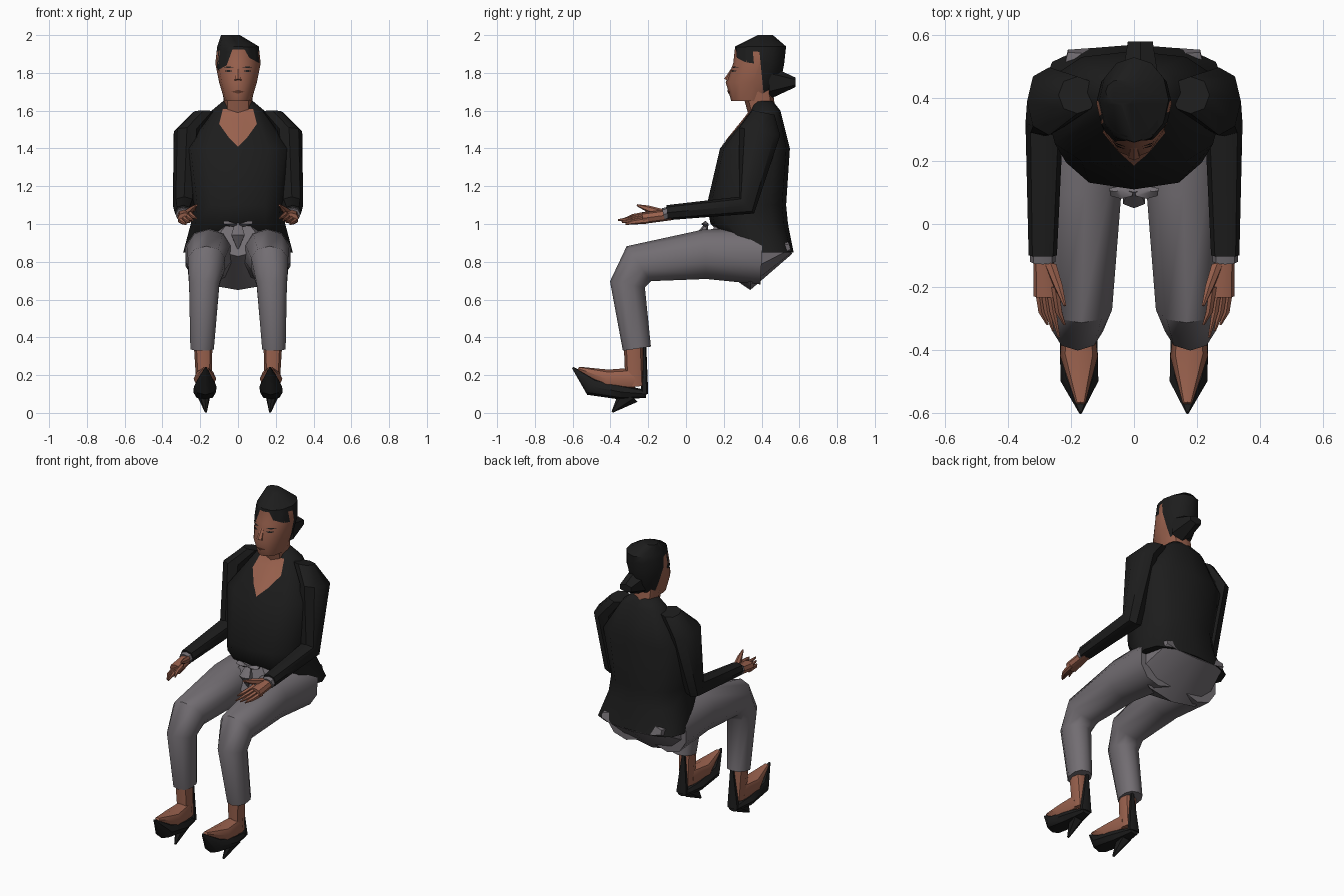
import bpy, bmesh, math
from mathutils import Vector
from mathutils.bvhtree import BVHTree

cube = bpy.data.objects.get("Cube")
if cube:
    bpy.data.objects.remove(cube, do_unlink=True)


def material(name, red, green, blue):
    mat = bpy.data.materials.new(name)
    mat.use_nodes = True
    colour = (red, green, blue, 1)
    mat.diffuse_color = colour
    mat.node_tree.nodes["Principled BSDF"].inputs["Base Color"].default_value = colour
    return mat


black = material("black_cloth", .012, .012, .012)
grey = material("grey_trousers", .17, .155, .17)
skin = material("skin", .32, .12, .075)
lip = material("dark_lip", .14, .05, .03)


def finish(name, bm, *materials):
    bmesh.ops.recalc_face_normals(bm, faces=bm.faces)
    mesh = bpy.data.meshes.new(name)
    bm.to_mesh(mesh)
    bm.free()
    for mat in materials:
        mesh.materials.append(mat)
    for polygon in mesh.polygons:
        polygon.use_smooth = True
    mesh.set_sharp_from_angle(angle=math.radians(45))
    obj = bpy.data.objects.new(name, mesh)
    bpy.context.collection.objects.link(obj)
    return obj


def bridge(frames, sides, power):
    """Skin a row of rounded sections, each given as centre, depth and width vectors."""
    bm = bmesh.new()
    rings = []
    for centre, depth, width in frames:
        ring = []
        for i in range(sides):
            angle = math.tau * i / sides
            c, s = (math.copysign(abs(v) ** power, v)
                    for v in (math.cos(angle), math.sin(angle)))
            ring.append(bm.verts.new(centre + depth * c + width * s))
        rings.append(ring)
    for lower, upper in zip(rings, rings[1:]):
        for i in range(sides):
            bm.faces.new((lower[i - 1], lower[i], upper[i], upper[i - 1]))
    bm.faces.new(rings[0])
    bm.faces.new(rings[-1])
    return bm


def stack(rows, power):
    """Level sections: height, front, back, half width."""
    frames = [(Vector((0, (front + back) / 2, z)),
               Vector((0, (front - back) / 2, 0)),
               Vector((half, 0, 0))) for z, front, back, half in rows]
    return bridge(frames, sides=12, power=power)


def ramp(values, t):
    """Read a list of evenly spaced values at t from start to end."""
    place = t * (len(values) - 1)
    i = min(int(place), len(values) - 2)
    return values[i] + (values[i + 1] - values[i]) * (place - i)


def tube(name, mat, path, depth, width, x=(0, 0), side=1, sides=8, power=.9):
    """Sections square to a side-on path, with ramps for size and sideways place."""
    points = [Vector((0, y, z)) for y, z in path]
    frames = []
    for i, point in enumerate(points):
        t = i / (len(points) - 1)
        along = Vector()
        if i:
            along += (point - points[i - 1]).normalized()
        if i < len(points) - 1:
            along += (points[i + 1] - point).normalized()
        across = Vector((0, -along.z, along.y)).normalized()
        centre = point + Vector((side * ramp(x, t), 0, 0))
        frames.append((centre, across * ramp(depth, t),
                       Vector((ramp(width, t), 0, 0))))
    return finish(name, bridge(frames, sides, power), mat)


def decal(name, mat, outline, target):
    """Thin plate laid on the front of a target."""
    mesh = target.data
    tree = BVHTree.FromPolygons([v.co for v in mesh.vertices],
                                [p.vertices[:] for p in mesh.polygons])
    bm = bmesh.new()
    bm.faces.new([bm.verts.new((x, -1, z)) for x, z in outline])
    bmesh.ops.triangulate(bm, faces=bm.faces)
    bmesh.ops.subdivide_edges(bm, edges=bm.edges, cuts=5, use_grid_fill=True)
    for vert in bm.verts:
        hit = tree.ray_cast(vert.co, Vector((0, 1, 0)))[0]
        if hit is None:
            hit = tree.find_nearest(Vector((vert.co.x, .3, vert.co.z)))[0]
        vert.co = hit - Vector((0, .004, 0))
    plate = finish(name, bm, mat)
    if sum(p.normal.y * p.area for p in plate.data.polygons) > 0:
        plate.data.flip_normals()


# Jacket body with its open neckline
jacket = finish("jacket", stack([
    (.85, .3, .57, .29), (1, .13, .54, .25), (1.1, .11, .53, .24),
    (1.4, .18, .55, .28), (1.6, .34, .5, .14), (1.65, .36, .46, .08)], power=.75), black)
half_neckline = [(.05, 1.46), (.1, 1.53), (.08, 1.61)]
mirrored = [(-x, z) for x, z in reversed(half_neckline)]
decal("chest_skin", skin, [(0, 1.41)] + half_neckline + mirrored, jacket)
tube("neck", skin, [(.41, 1.55), (.38, 1.7)], depth=(.07, .08), width=(.07, .08))

# Head, cut along the hairline so hair and face meet cleanly
bm = stack([(1.65, .24, .44, .07), (1.75, .21, .5, .1), (1.85, .25, .52, .12),
            (1.94, .26, .53, .11), (2, .38, .46, .05)], power=1)
for vert in bm.verts:
    if vert.co.z > 1.97:
        vert.co.x -= .04
hairline = [(Vector((0, .4, 1.8)), Vector((0, 1, .1))),
            (Vector((0, .3, 1.92)), Vector((0, .1, 1)))]
for place, normal in hairline:
    bmesh.ops.bisect_plane(bm, geom=bm.verts[:] + bm.edges[:] + bm.faces[:],
                           plane_co=place, plane_no=normal)
for face in bm.faces:
    middle = face.calc_center_median()
    face.material_index = int(any((middle - place).dot(normal) > 0
                                  for place, normal in hairline))
head = finish("head", bm, skin, black)
tube("hair_tail", black, [(.44, 1.75), (.58, 1.75)], depth=(.09, .025), width=(.07, .045),
     x=(.02, .02), sides=6)
tube("nose", skin, [(.25, 1.83), (.22, 1.76)], depth=(.005, .02), width=(.01, .02), sides=6)


def face_diamond(name, mat, x, z, half, height):
    decal(name, mat, [(x - half, z), (x, z + height), (x + half, z), (x, z - height)], head)


face_diamond("mouth", lip, x=0, z=1.7, half=.035, height=.01)

# Trouser seat and drawstring
tube("trouser_seat", grey, [(.55, .88), (.35, .82), (.12, .92)],
     depth=(.04, .17, .1), width=(.22, .27, .1), sides=10)
tube("drawstring_end", grey, [(.11, 1), (.08, .94), (.1, .87)],
     depth=(.01, .03, .005), width=(.02, .04, .005), sides=6)

for side, label in ((1, "left"), (-1, "right")):

    def limb(part, mat, path, depth, width, x, **options):
        tube(f"{label}_{part}", mat, path, depth, width, x, side=side, **options)

    # Eye, brow and the uneven lock of hair over the temple
    face_diamond(f"{label}_eye", black, x=side * .05, z=1.81, half=.024, height=.006)
    face_diamond(f"{label}_brow", black, x=side * .05, z=1.83, half=.026, height=.005)
    drop = 1.86 + .02 * side
    decal(f"{label}_hair_lock", black, [
        (side * .02, 1.95), (side * .06, drop), (side * .115, drop - .03),
        (side * .1, 1.95)], head)

    # Sleeve, cuff and hand
    limb("sleeve", black, [(.41, 1.59), (.39, 1.49), (.32, 1.1), (-.1, 1.06)],
         depth=(.06, .11, .06, .04), width=(.06, .07, .06, .045), x=(.18, .27, .285, .29))
    limb("cuff", grey, [(-.08, 1.06), (-.12, 1.05)],
         depth=(.034, .034), width=(.04, .04), x=(.29, .29))
    limb("palm", skin, [(-.08, 1.05), (-.23, 1.03)],
         depth=(.03, .03), width=(.03, .04), x=(.29, .28))
    for i in range(4):
        x, z, reach = .305 - .018 * i, 1.02 + .01 * i, .02 * (i % 3)
        limb(f"finger_{i + 1}", skin, [(-.2, z), (-.28, z - .01), (-.32 - reach, z - .02)],
             depth=(.018, .013, .005), width=(.013, .012, .004),
             x=(x, x - .012, x - .03), sides=6)
    limb("thumb", skin, [(-.13, 1.06), (-.2, 1.08), (-.26, 1.1)],
         depth=(.02, .018, .005), width=(.02, .015, .005), x=(.265, .24, .22), sides=6)

    # Trouser leg, bent at the knee
    limb("trouser_leg", grey, [(.4, .83), (.1, .84), (-.25, .79), (-.31, .68), (-.26, .34)],
         depth=(.15, .075), width=(.14, .065), x=(.145, .19), sides=10)
    limb("bow_loop", grey, [(.11, .99), (.1, 1), (.11, 1.01)],
         depth=(.01, .02, .01), width=(.02, .04, .02), x=(.02, .04, .06), sides=6)

    # Bare ankle and instep
    limb("ankle", skin, [(-.28, .38), (-.27, .14)],
         depth=(.05, .05), width=(.05, .04), x=(.185, .18))
    limb("instep", skin, [(-.27, .18), (-.42, .18), (-.57, .235)],
         depth=(.06, .05, .01), width=(.045, .06, .015), x=(.18, .17))

    # Pointed shoe with heel and back strap
    limb("shoe", black, [(-.21, .1), (-.34, .11), (-.5, .14), (-.6, .24)],
         depth=(.02, .04, .05, .005), width=(.03, .06, .06, .005), x=(.18, .17))
    limb("shoe_heel", black, [(-.3, .1), (-.39, .005)],
         depth=(.06, .005), width=(.035, .006), x=(.18, .17), sides=6)
    limb("shoe_strap", black, [(-.22, .35), (-.22, .1)],
         depth=(.01, .02), width=(.01, .04), x=(.17, .18), sides=6)
